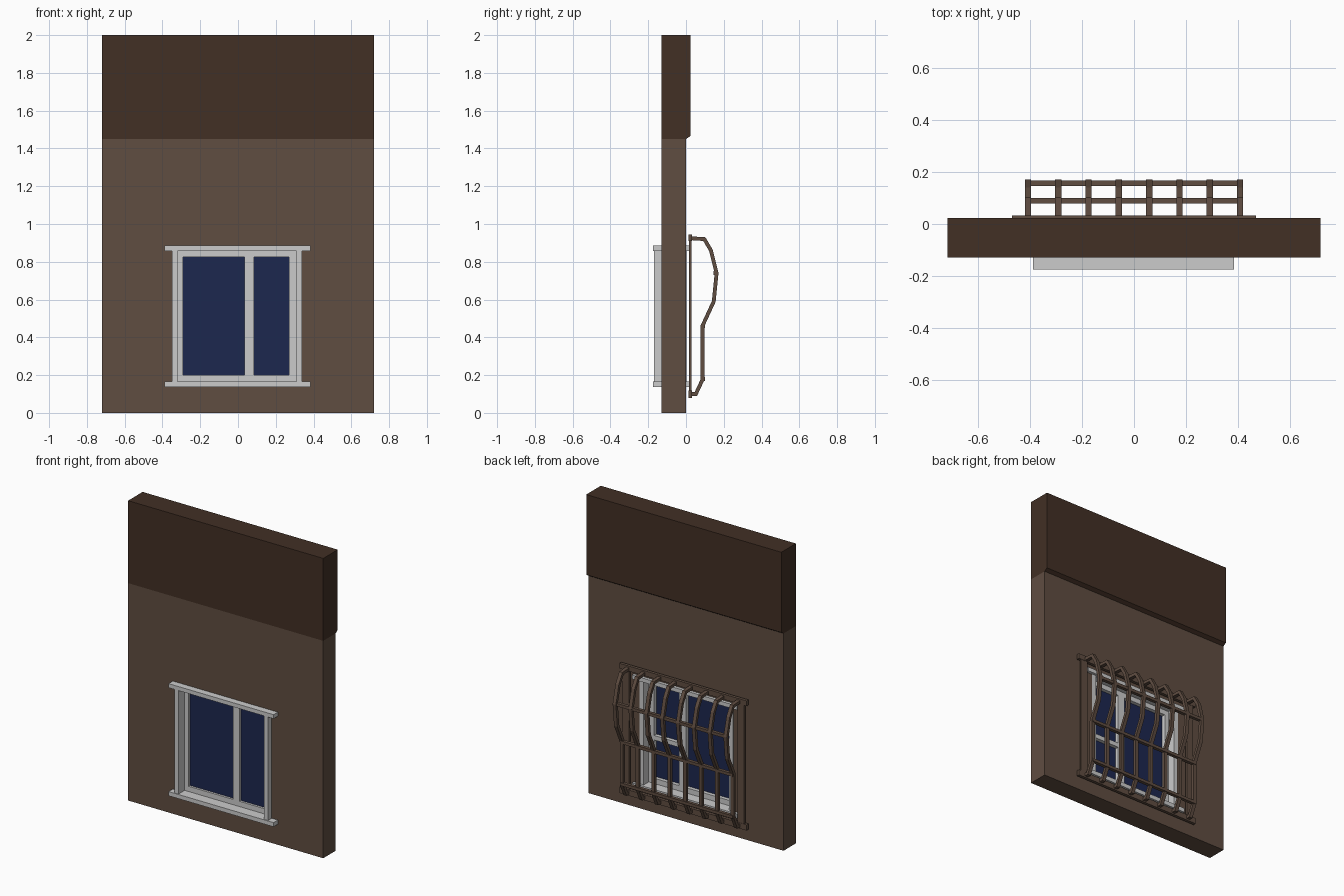
import bpy, bmesh
from mathutils import Vector

if "Cube" in bpy.data.objects:
    bpy.data.objects.remove(bpy.data.objects["Cube"])


def material(name, rgb):
    m = bpy.data.materials.new(name)
    m.diffuse_color = (*rgb, 1)
    m.use_nodes = True
    m.node_tree.nodes["Principled BSDF"].inputs["Base Color"].default_value = m.diffuse_color
    return m


WALL = material("wall_brown", (0.115, 0.074, 0.053))
DARK = material("dark_brown", (0.054, 0.029, 0.018))
BLUE = material("glass_blue", (0.012, 0.02, 0.078))


def finish(name, bm, mat=None):
    bmesh.ops.recalc_face_normals(bm, faces=bm.faces)
    me = bpy.data.meshes.new(name)
    bm.to_mesh(me)
    bm.free()
    ob = bpy.data.objects.new(name, me)
    bpy.context.collection.objects.link(ob)
    if mat:
        me.materials.append(mat)
    return ob


def extrude_x(name, profile, x0, x1, mat=None):
    """Extrude a closed (y, z) outline from x0 to x1."""
    bm = bmesh.new()
    a = [bm.verts.new((x0, y, z)) for y, z in profile]
    b = [bm.verts.new((x1, y, z)) for y, z in profile]
    bm.faces.new(a)
    bm.faces.new(b)
    n = len(a)
    for i in range(n):
        j = (i + 1) % n
        bm.faces.new((a[i], a[j], b[j], b[i]))
    return finish(name, bm, mat)


def box(name, x0, x1, y0, y1, z0, z1, mat=None):
    return extrude_x(name, [(y0, z0), (y1, z0), (y1, z1), (y0, z1)], x0, x1, mat)


def frame(name, outer, inner, y0, y1, mat=None):
    """Rectangular slab with a hole; rectangles are (x0, x1, z0, z1)."""
    bm = bmesh.new()

    def loop(r, y):
        x0, x1, z0, z1 = r
        return [bm.verts.new((x, y, z)) for x, z in ((x0, z0), (x1, z0), (x1, z1), (x0, z1))]

    rings = [loop(outer, y0), loop(inner, y0), loop(inner, y1), loop(outer, y1)]
    for k in range(4):
        a, b = rings[k], rings[(k + 1) % 4]
        for i in range(4):
            j = (i + 1) % 4
            bm.faces.new((a[i], a[j], b[j], b[i]))
    return finish(name, bm, mat)


def ribbon(path, t):
    """Outline of a (y, z) path thickened by t with mitred corners."""
    pts = [Vector(p) for p in path]
    left, right = [], []
    for i, p in enumerate(pts):
        d0 = (p - pts[i - 1]).normalized() if i else None
        d1 = (pts[i + 1] - p).normalized() if i < len(pts) - 1 else None
        d0, d1 = d0 or d1, d1 or d0
        n0, n1 = Vector((-d0.y, d0.x)), Vector((-d1.y, d1.x))
        m = (n0 + n1).normalized()
        off = m * (t / 2 / m.dot(n0))
        left.append(tuple(p + off))
        right.append(tuple(p - off))
    return left + right[::-1]


# Wall with the window opening, and the dark upper band with its sloped lip
frame("wall", (-0.72, 0.72, 0, 1.45), (-0.34, 0.33, 0.15, 0.87), -0.13, 0, WALL)
extrude_x("upper_wall", [(-0.13, 1.45), (0, 1.45), (0.023, 1.465), (0.023, 2), (-0.13, 2)],
          -0.72, 0.72, DARK)

# Window surround: jambs through the wall, lintel and sill
for name, x0, x1 in (("left_jamb", -0.35, -0.32), ("right_jamb", 0.31, 0.34)):
    box(name, x0, x1, -0.17, 0.003, 0.16, 0.865)
box("lintel", -0.39, 0.385, -0.175, 0.02, 0.858, 0.885)
box("sill", -0.39, 0.385, -0.175, 0.02, 0.137, 0.165)

# Sash, mullion, panes and the crossbar behind the narrow pane
frame("sash", (-0.32, 0.31, 0.165, 0.858), (-0.29, 0.27, 0.2, 0.825), -0.105, -0.05)
box("mullion", 0.035, 0.085, -0.105, -0.05, 0.2, 0.825)
box("wide_pane", -0.29, 0.035, -0.09, -0.075, 0.2, 0.825, BLUE)
box("narrow_pane", 0.085, 0.27, -0.09, -0.075, 0.2, 0.825, BLUE)
box("crossbar", 0.085, 0.27, -0.075, -0.05, 0.455, 0.485)

# Flat mounting frame of the grille
for s, side in ((-1, "left"), (1, "right")):
    xs = sorted((s * 0.40, s * 0.45))
    box(f"grille_side_plate_{side}", *xs, 0.016, 0.03, 0.09, 0.935, WALL)
box("grille_top_plate", -0.47, 0.47, 0.012, 0.032, 0.91, 0.945, WALL)
box("grille_bottom_plate", -0.47, 0.47, 0.012, 0.032, 0.08, 0.118, WALL)

# Bellied upright bars
belly = [(0.02, 0.925), (0.097, 0.92), (0.132, 0.86), (0.162, 0.74), (0.147, 0.59),
         (0.087, 0.46), (0.087, 0.175), (0.052, 0.1), (0.02, 0.1)]
outline = ribbon(belly, 0.02)
for i in range(8):
    x = -0.409 + i * 0.818 / 7
    extrude_x(f"grille_bar_{i + 1}", outline, x - 0.012, x + 0.012, WALL)

# Horizontal rails
for i, (y, z) in enumerate(((0.157, 0.74), (0.09, 0.46), (0.09, 0.18))):
    box(f"grille_rail_{i + 1}", -0.415, 0.415, y - 0.011, y + 0.011, z - 0.01, z + 0.01, WALL)
